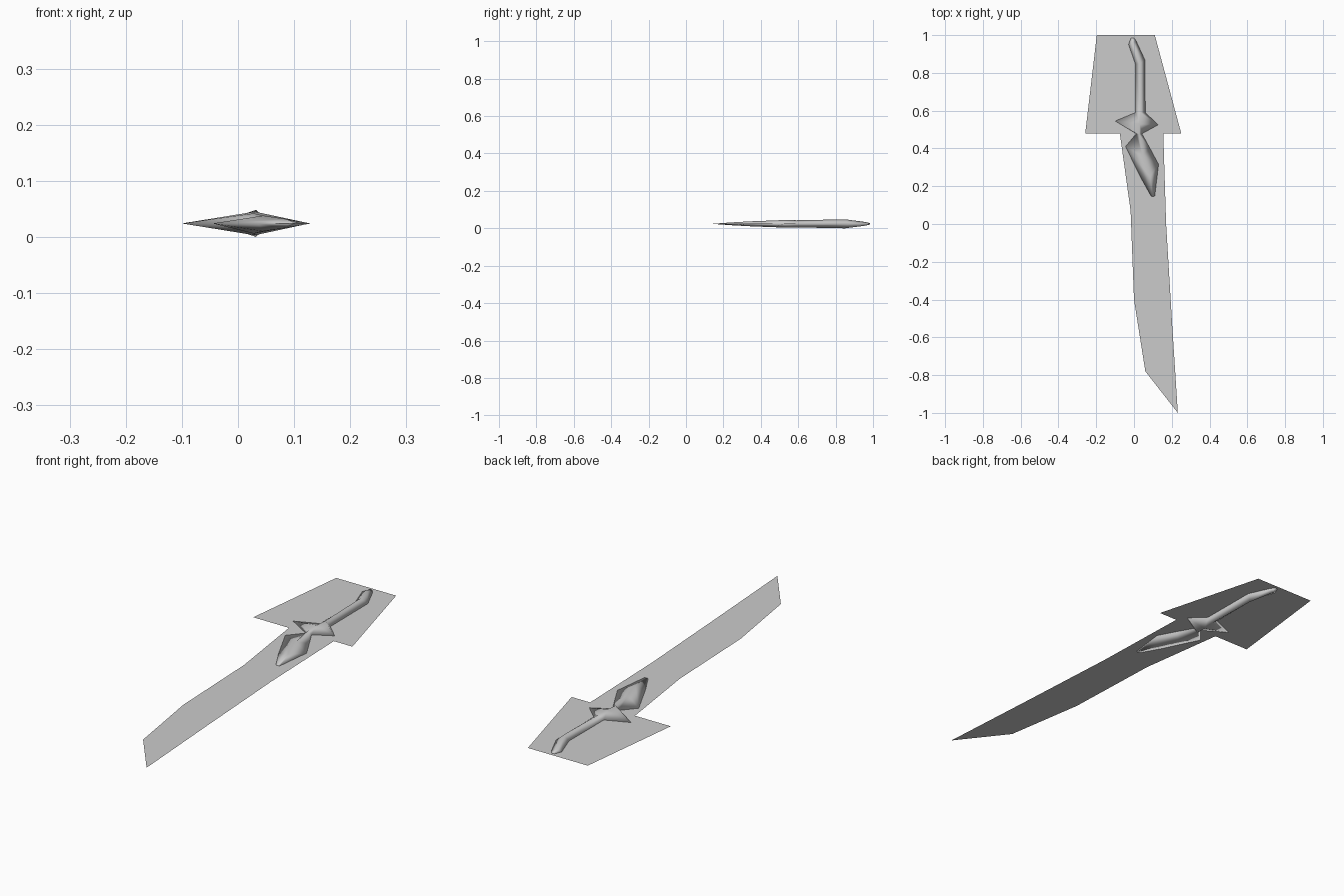
import bpy
import bmesh

cube = bpy.data.objects.get("Cube")
if cube:
    bpy.data.objects.remove(cube, do_unlink=True)

MID = 0.024  # height of the flat sheet and of the sword's edge line

grey = bpy.data.materials.new("plain_grey")
grey.use_nodes = True
grey.diffuse_color = (0.6, 0.6, 0.6, 1)
grey.node_tree.nodes["Principled BSDF"].inputs["Base Color"].default_value = (0.6, 0.6, 0.6, 1)


def finish(bm, name, smooth):
    """Turn a bmesh into a named object with the grey material."""
    mesh = bpy.data.meshes.new(name)
    for f in bm.faces:
        f.smooth = smooth
    bm.to_mesh(mesh)
    bm.free()
    mesh.materials.append(grey)
    obj = bpy.data.objects.new(name, mesh)
    bpy.context.collection.objects.link(obj)
    return obj


# Flat sheet: hilt panel and long blade, clockwise outline cut into two panels
hilt_panel = [(-0.258, 0.48), (-0.075, 0.48), (0.155, 0.48), (0.25, 0.48),
              (0.11, 1.0), (-0.197, 1.0)]
blade_panel = [(-0.075, 0.48), (-0.018, 0.07), (0.0, -0.40), (0.06, -0.78),
               (0.232, -1.0), (0.20, -0.50), (0.17, 0.0), (0.155, 0.48)]
bm = bmesh.new()
for outline in (hilt_panel, blade_panel):
    bm.faces.new([bm.verts.new((x, y, MID)) for x, y in outline])
bmesh.ops.remove_doubles(bm, verts=bm.verts, dist=0.0001)
finish(bm, "blade_sheet", False)

# Sword core: diamond sections given as left edge, ridge, right edge, half height
sections = [
    ((-0.016, 0.985), (-0.008, 0.985), (0.000, 0.985), 0.003),  # pommel tip
    ((-0.029, 0.950), (-0.010, 0.958), (0.012, 0.968), 0.010),
    ((0.008, 0.845), (0.032, 0.850), (0.058, 0.868), 0.024),    # grip bend
    ((0.008, 0.590), (0.033, 0.590), (0.060, 0.590), 0.019),    # grip base
    ((-0.100, 0.545), (0.030, 0.530), (0.128, 0.525), 0.021),   # guard points
    ((0.012, 0.478), (0.028, 0.475), (0.042, 0.478), 0.018),    # neck
    ((-0.045, 0.410), (0.045, 0.360), (0.085, 0.400), 0.014),   # blade root
    ((0.036, 0.245), (0.085, 0.250), (0.130, 0.316), 0.008),
    ((0.090, 0.148), (0.100, 0.145), (0.110, 0.148), 0.0005),   # thin end
]
bm = bmesh.new()
rings = []
for left, ridge, right, h in sections:
    rings.append([bm.verts.new(p) for p in (
        (*left, MID), (*ridge, MID + h), (*right, MID), (*ridge, MID - h))])
for a, b in zip(rings, rings[1:]):
    for i in range(4):
        j = (i + 1) % 4
        bm.faces.new((a[i], a[j], b[j], b[i]))
bm.faces.new(rings[0])
bm.faces.new(rings[-1])
bmesh.ops.recalc_face_normals(bm, faces=bm.faces)
finish(bm, "hilt_and_blade_core", True)
